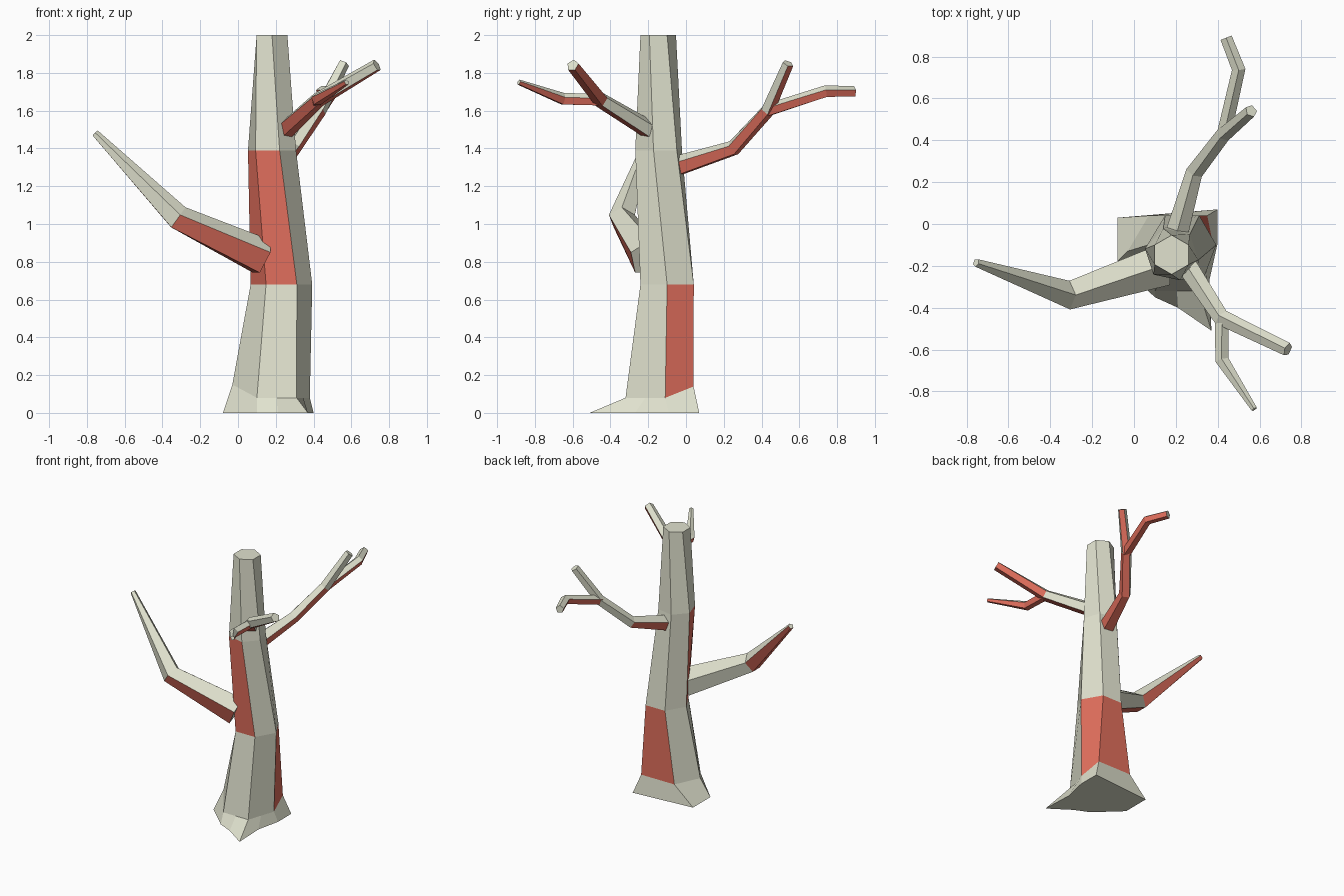
import bpy, bmesh, math
from mathutils import Vector

if "Cube" in bpy.data.objects:
    bpy.data.objects.remove(bpy.data.objects["Cube"])


def material(name, rgb):
    m = bpy.data.materials.new(name)
    m.diffuse_color = (*rgb, 1)
    m.use_nodes = True
    m.node_tree.nodes["Principled BSDF"].inputs["Base Color"].default_value = m.diffuse_color
    return m


BARK = material("pale bark", (0.75, 0.76, 0.62))
RED = material("red bark", (0.76, 0.16, 0.11))


def loft(name, rings, is_red):
    """Skin a stack of rings; is_red(section, side, normal) picks the colour."""
    bm = bmesh.new()
    loops = [[bm.verts.new(p) for p in r] for r in rings]
    n = len(loops[0])
    tagged = []
    for s in range(len(loops) - 1):
        a, b = loops[s], loops[s + 1]
        for k in range(n):
            j = (k + 1) % n
            tagged.append((bm.faces.new((a[k], a[j], b[j], b[k])), s, k))
    bm.faces.new(loops[0][::-1])
    bm.faces.new(loops[-1])
    bmesh.ops.recalc_face_normals(bm, faces=bm.faces)
    bm.normal_update()
    for f, s, k in tagged:
        f.material_index = int(is_red(s, k, f.normal))
    me = bpy.data.meshes.new(name)
    bm.to_mesh(me)
    bm.free()
    me.materials.append(BARK)
    me.materials.append(RED)
    ob = bpy.data.objects.new(name, me)
    bpy.context.collection.objects.link(ob)
    return ob


def hexagon(cx, cy, z, r, start):
    return [Vector((cx + r * math.cos(math.radians(start + 60 * k)),
                    cy + r * math.sin(math.radians(start + 60 * k)), z))
            for k in range(6)]


def branch(name, path):
    """Five-sided limb along (x, y, z, radius) points, one edge on top."""
    pts = [Vector(p[:3]) for p in path]
    rings = []
    for i, p in enumerate(pts):
        t = Vector()
        if i > 0:
            t += (p - pts[i - 1]).normalized()
        if i < len(pts) - 1:
            t += (pts[i + 1] - p).normalized()
        t.normalize()
        side = t.cross(Vector((0, 0, 1))).normalized()
        up = side.cross(t)
        r = path[i][3]
        rings.append([p + r * (up * math.cos(a) + side * math.sin(a))
                      for a in (math.tau * k / 5 for k in range(5))])
    return loft(name, rings, lambda s, k, n: n.z < -0.22)


# Twisting six-sided trunk; ring order: front, right, back right, back, left, front left
foot = [Vector(p) for p in ((0.31, -0.32, 0.08), (0.38, -0.11, 0.08),
                            (0.35, 0.04, 0.14), (0.07, 0.04, 0.14),
                            (-0.03, -0.13, 0.15), (0.10, -0.32, 0.08))]
RED_PANELS = {(0, 1), (0, 2), (1, 4), (1, 5)}
loft("trunk",
     [foot,
      hexagon(0.23, -0.10, 0.68, 0.163, -60),
      hexagon(0.18, -0.145, 1.39, 0.13, -72),
      hexagon(0.18, -0.147, 2.0, 0.094, -90)],
     lambda s, k, n: (s, k) in RED_PANELS)

# Root flare at the ground, with one long root at the front right
A, B, C, D, E, F = foot
upper = [A, (A + B) / 2, B, C, D, E, F, (F + A) / 2]
ground = [(0.37, -0.51), (0.36, -0.27), (0.40, -0.09), (0.40, 0.07),
          (-0.08, 0.03), (-0.08, -0.18), (0.10, -0.35), (0.21, -0.40)]
loft("root_flare", [[Vector((x, y, 0)) for x, y in ground], upper],
     lambda s, k, n: False)

# Left limb
branch("left_branch", [(0.13, -0.20, 0.82, 0.105), (-0.32, -0.34, 1.03, 0.072),
                       (-0.755, -0.185, 1.48, 0.02)])

# Back limb with a forked side shoot
branch("back_branch", [(0.20, -0.06, 1.30, 0.058), (0.29, 0.25, 1.40, 0.043),
                       (0.43, 0.43, 1.60, 0.038), (0.56, 0.54, 1.85, 0.031)])
branch("back_twig", [(0.43, 0.43, 1.60, 0.036), (0.50, 0.74, 1.70, 0.034),
                     (0.44, 0.89, 1.70, 0.030)])

# Front right limb with a drooping twig
branch("front_branch", [(0.24, -0.18, 1.49, 0.052), (0.42, -0.45, 1.655, 0.042),
                        (0.735, -0.60, 1.84, 0.034)])
branch("front_twig", [(0.42, -0.45, 1.655, 0.034), (0.42, -0.65, 1.66, 0.034),
                      (0.575, -0.885, 1.75, 0.015)])
